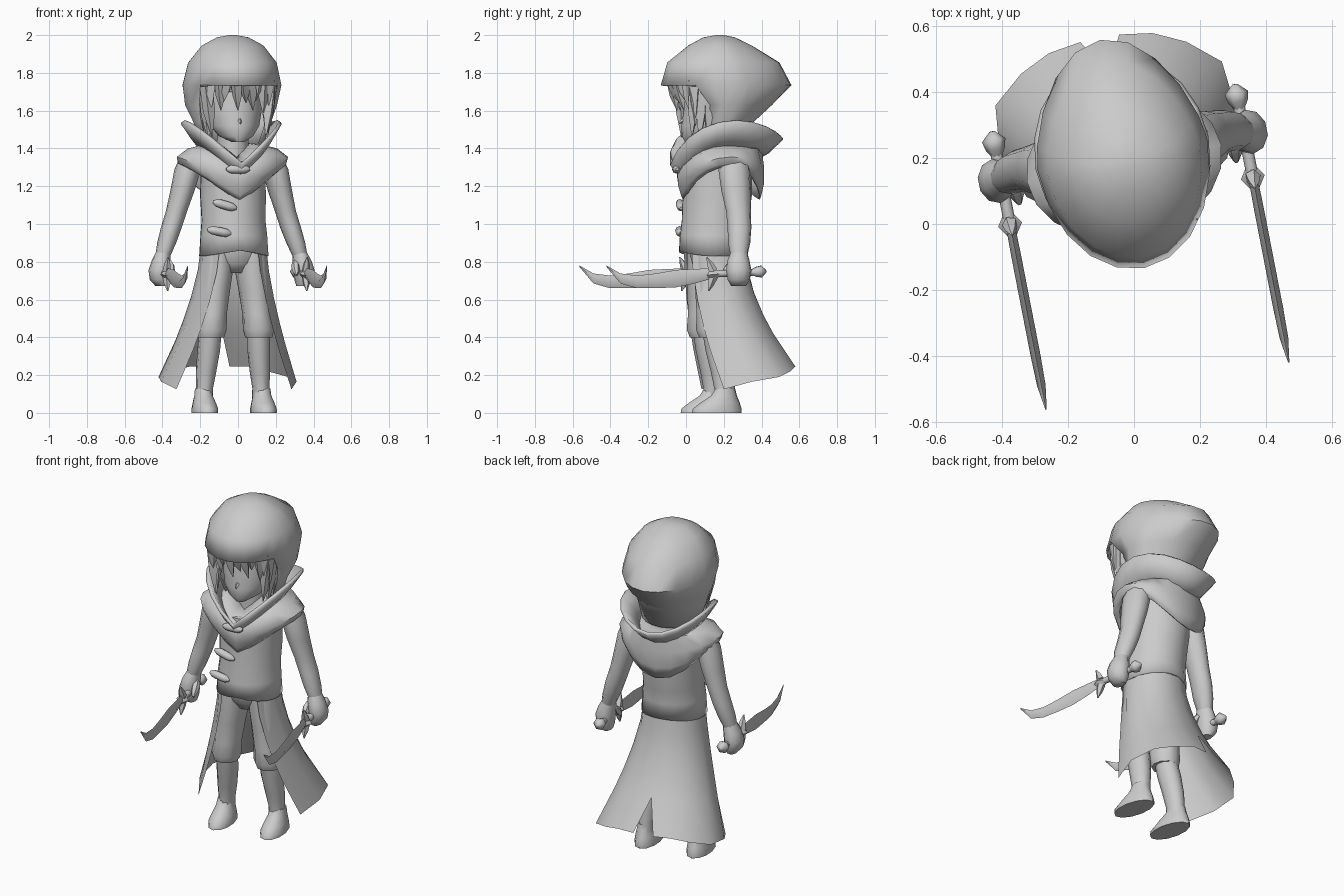
import bpy, bmesh, math
from mathutils import Matrix, Vector

cube = bpy.data.objects.get("Cube")
if cube:
    bpy.data.objects.remove(cube)

grey = bpy.data.materials.new("plain_grey")
grey.use_nodes = True
grey.diffuse_color = (0.6, 0.6, 0.6, 1)
grey.node_tree.nodes["Principled BSDF"].inputs["Base Color"].default_value = (0.6, 0.6, 0.6, 1)

# The figure is built symmetric, then turned a little about the vertical axis
PLACE = Matrix.Translation((-0.035, 0.21, 0)) @ Matrix.Rotation(math.radians(11), 4, "Z")


def loft(name, rings, closed=True, caps=(True, True), skip=None, mirror=False, thick=0):
    """Skin a list of point rings into one object."""
    bm = bmesh.new()
    rows = [[bm.verts.new(p) for p in ring] for ring in rings]
    n = len(rows[0])
    for r in range(len(rows) - 1):
        for i in range(n if closed else n - 1):
            if skip and skip(r, i):
                continue
            j = (i + 1) % n
            bm.faces.new((rows[r][i], rows[r][j], rows[r + 1][j], rows[r + 1][i]))
    if caps[0]:
        bm.faces.new(rows[0])
    if caps[1]:
        bm.faces.new(rows[-1])
    if closed:
        bmesh.ops.recalc_face_normals(bm, faces=bm.faces)
    mesh = bpy.data.meshes.new(name)
    bm.to_mesh(mesh)
    bm.free()
    mesh.materials.append(grey)
    mesh.shade_smooth()
    mesh.set_sharp_from_angle(angle=math.radians(55))
    ob = bpy.data.objects.new(name, mesh)
    bpy.context.collection.objects.link(ob)
    ob.matrix_world = PLACE
    if mirror:
        ob.modifiers.new("mirror", "MIRROR").merge_threshold = 0.0005
    if thick:
        mod = ob.modifiers.new("thickness", "SOLIDIFY")
        mod.thickness, mod.offset = thick, -1
    return ob


def ring(w, front, back, zf, zs=None, zb=None, u=0, n=20, point=1.0):
    """Oval ring; its height may differ at the front, sides and back."""
    zs = zf if zs is None else zs
    zb = zs if zb is None else zb
    mid, half, pts = (front + back) / 2, (back - front) / 2, []
    for i in range(n):
        a = math.tau * i / n
        s, c = math.sin(a), math.cos(a)
        if c > 0:
            y, z = mid - half * c, zs + (zf - zs) * (1 - abs(s))
        else:
            y, z = mid + half * abs(c) ** point, zs + (zb - zs) * c * c
        pts.append((u + w * s, y, z))
    return pts


def limb(u, v, z, ru, rv):
    return ring(ru, v - rv, v + rv, z, u=u, n=10)


def slab(u, v, top, bottom, half):
    """Diamond section standing across the depth axis."""
    mid = (top + bottom) / 2
    return [(u, v, top), (u + half, v, mid), (u, v, bottom), (u - half, v, mid)]


def rod(name, start, end, radii, sides=6, mirror=False):
    """Round bar with evenly spaced radii from start to end."""
    a, b = Vector(start), Vector(end)
    q = (b - a).to_track_quat("Z", "Y")
    rings = []
    for k, r in enumerate(radii):
        c = a.lerp(b, k / (len(radii) - 1))
        rings.append([c + q @ Vector((r * math.cos(math.tau * i / sides),
                                      r * math.sin(math.tau * i / sides), 0)) for i in range(sides)])
    return loft(name, rings, mirror=mirror)


# Hood with an open face and a pointed back
hood = [ring(w, f, b, z, point=1.35) for w, f, b, z in (
    (.17, -.15, .13, 1.42), (.21, -.2, .15, 1.54), (.247, -.22, .25, 1.63),
    (.262, -.35, .355, 1.735), (.235, -.315, .29, 1.855), (.165, -.2, .14, 1.945),
    (.085, -.12, .05, 1.988), (.02, -.05, -.01, 2.0))]
loft("hood", hood, caps=(False, True), skip=lambda r, i: r < 3 and (i < 3 or i > 16), thick=.012)

# Head, nose and neck
loft("head", [ring(w, f, b, z) for w, f, b, z in (
    (.035, -.22, -.14, 1.435), (.09, -.236, -.02, 1.465), (.13, -.238, .06, 1.52),
    (.148, -.228, .12, 1.59), (.155, -.225, .15, 1.68), (.14, -.21, .13, 1.76), (.07, -.12, .06, 1.83))])
rod("nose", (0, -.228, 1.55), (0, -.254, 1.53), (.012, .003), 4)
loft("neck", [ring(.085, -.14, .06, z, n=12) for z in (1.28, 1.5)])

# Hair: a cap under the hood, ragged fringe and side locks
loft("hair_cap", [ring(w, f, b, z) for w, f, b, z in (
    (.17, -.235, .15, 1.7), (.175, -.27, .16, 1.76), (.12, -.18, .1, 1.84))], caps=(False, True))
fringe = ((-.15, -.17, 1.53), (-.11, -.1, 1.6), (-.07, -.09, 1.64), (-.03, -.015, 1.6),
          (.01, .03, 1.64), (.05, .07, 1.6), (.09, .085, 1.65), (.13, .13, 1.58), (.16, .175, 1.52))
for k, (u, tip, z) in enumerate(fringe):
    rod(f"fringe_{k + 1}", (u, -.3 + abs(u) * .5, 1.76), (tip, -.265 + abs(tip) * .4, z),
        (.03, .026, .002), 4)
for k, (v, z) in enumerate(((-.2, 1.46), (-.16, 1.43), (-.12, 1.45))):
    rod(f"side_lock_{k + 1}", (.175, v, 1.73), (.145 + .01 * k, v - .01, z), (.035, .032, .002), 4, True)

# Flared collar and shoulder mantle
loft("collar", [ring(.15, -.2, .15, 1.25, 1.40, 1.35),
                ring(.2, -.25, .22, 1.28, 1.47, 1.39),
                ring(.25, -.285, .295, 1.325, 1.55, 1.46)], caps=(False, False), thick=.02)
loft("mantle", [ring(.08, -.13, .06, 1.36, 1.43, 1.42),
                ring(.16, -.22, .15, 1.3, 1.42, 1.40),
                ring(.24, -.26, .19, 1.26, 1.4, 1.40),
                ring(.3, -.255, .2, 1.2, 1.355, 1.3),
                ring(.29, -.24, .2, 1.15, 1.32, 1.2),
                ring(.265, -.225, .185, 1.115, 1.305, 1.13)], caps=(False, False), thick=.01)

# Coat body and hips
loft("coat_body", [ring(.17, -.22, .14, 1.33), ring(.175, -.23, .14, 1.15),
                   ring(.17, -.235, .12, 1.02), ring(.178, -.245, .11, .94),
                   ring(.185, -.25, .115, .86, .83, .85)], caps=(True, False), thick=.01)
loft("hips", [ring(.1, -.14, .04, .74, n=14), ring(.155, -.18, .08, .79, n=14),
              ring(.17, -.2, .09, .86, n=14), ring(.165, -.2, .09, .95, n=14)])

# Toggles down the front
for k, (u, v, z, drop) in enumerate(((-.015, -.258, 1.29, 0), (-.08, -.225, 1.10, .018),
                                     (-.11, -.222, .96, .012))):
    rod(f"toggle_{k + 1}", (u - .062, v + .004, z + drop), (u + .062, v - .012, z - drop),
        (.008, .021, .023, .023, .023, .021, .008), 8)

# Long coat tail, open at the front and split at the back
hem = ((.31, -.07, .125), (.365, .07, .165), (.35, .22, .19), (.255, .3, .22),
       (.16, .345, .245), (.06, .36, .245))
tail = []
for t in (1, .73, .58, .4, .2, 0):
    row = []
    for a, (u, v, z) in zip((35, 70, 100, 125, 150, 180), hem):
        a = math.radians(a)
        u0, v0 = .172 * math.sin(a), -.067 - .17 * math.cos(a)
        if a > 3 and t < 1:
            u = u0
        row.append((u0 + (u - u0) * t ** 1.5, v0 + (v - v0) * t ** 1.8, .9 + (z - .9) * t))
    tail.append(row)
loft("coat_tail", tail, closed=False, caps=(False, False), mirror=True)

# Trouser legs, boots and feet
loft("trouser_leg", [limb(*p) for p in (
    (.09, -.065, .88, .085, .125), (.095, -.07, .76, .088, .12), (.108, -.08, .65, .083, .105),
    (.12, -.09, .52, .076, .09), (.128, -.095, .44, .083, .09), (.13, -.09, .40, .072, .078))], mirror=True)
loft("boot_shaft", [limb(*p) for p in (
    (.13, -.085, .43, .06, .066), (.135, -.065, .33, .06, .07), (.145, -.045, .22, .054, .064),
    (.152, -.035, .13, .045, .056), (.155, -.03, .06, .048, .06))], mirror=True)
loft("foot", [ring(w, f, b, z, u=.158, n=12) for w, f, b, z in (
    (.068, -.212, .055, 0), (.068, -.208, .055, .022), (.06, -.165, .045, .055),
    (.05, -.11, .03, .09), (.045, -.085, .02, .13))], mirror=True)

# Arms and hands
loft("arm", [limb(*p) for p in (
    (.2, 0, 1.37, .07, .075), (.235, 0, 1.29, .07, .085), (.262, .005, 1.18, .064, .08),
    (.293, .012, 1.07, .056, .067), (.322, .012, .98, .055, .064), (.348, .005, .9, .05, .06),
    (.37, 0, .83, .04, .045))], mirror=True)
loft("hand", [limb(*p) for p in (
    (.368, 0, .85, .038, .045), (.38, -.005, .805, .05, .06), (.391, -.005, .755, .056, .068),
    (.39, -.005, .705, .05, .06), (.38, -.005, .672, .03, .04))], mirror=True)
rod("thumb", (.34, -.02, .8), (.335, -.085, .73), (.015, .024, .02, .008), 6, True)

# Curved short swords: grip, pommel, guard and blade
rod("sword_grip", (.375, .1, .745), (.375, -.15, .735), (.018, .018), 8, True)
rod("sword_pommel", (.375, .065, .745), (.375, .145, .75), (.014, .03, .036, .008), 6, True)
rod("guard_block", (.375, -.105, .735), (.375, -.18, .73), (.012, .037, .012), 4, True)
rod("guard_upper_prong", (.375, -.14, .75), (.375, -.175, .825), (.024, .018, .003), 5, True)
rod("guard_lower_prong", (.375, -.14, .72), (.375, -.165, .645), (.024, .018, .003), 5, True)
loft("sword_blade", [slab(.375, *p) for p in (
    (-.15, .765, .71, .014), (-.24, .762, .685, .015), (-.34, .757, .665, .015),
    (-.45, .738, .66, .015), (-.55, .727, .66, .015), (-.64, .738, .685, .013),
    (-.715, .78, .772, .002))], mirror=True)
